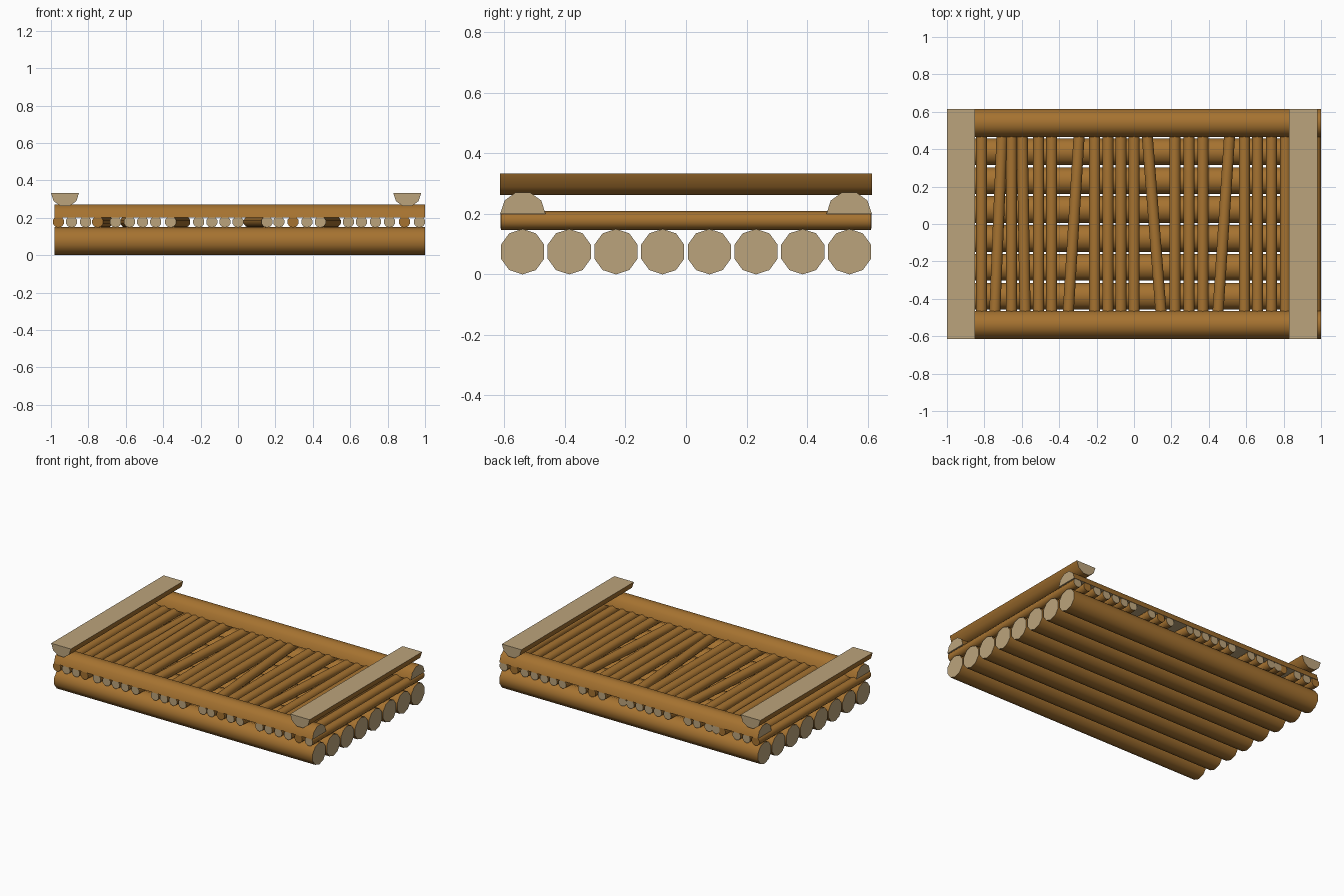
import bpy, bmesh, math
from mathutils import Vector

if "Cube" in bpy.data.objects:
    bpy.data.objects.remove(bpy.data.objects["Cube"])


def material(name, color):
    m = bpy.data.materials.new(name)
    m.diffuse_color = (*color, 1)
    m.use_nodes = True
    m.node_tree.nodes["Principled BSDF"].inputs["Base Color"].default_value = m.diffuse_color
    return m


BARK = material("bark", (0.38, 0.17, 0.03))
CUT = material("cut_wood", (0.50, 0.37, 0.20))


def prism(name, a, b, profile, cut_sides=(), cut_ends=True):
    """Sweep a closed profile (sideways, up) from a to b."""
    a, b = Vector(a), Vector(b)
    side = (b - a).cross(Vector((0, 0, 1))).normalized()
    bm = bmesh.new()
    rings = [[bm.verts.new(p + side * u + Vector((0, 0, v))) for u, v in profile]
             for p in (a, b)]
    n = len(profile)
    for i in range(n):
        j = (i + 1) % n
        f = bm.faces.new((rings[0][i], rings[0][j], rings[1][j], rings[1][i]))
        f.material_index = int(i in cut_sides)
        f.smooth = True
    for r in rings:
        bm.faces.new(r).material_index = int(cut_ends)
    bmesh.ops.recalc_face_normals(bm, faces=bm.faces)
    me = bpy.data.meshes.new(name)
    bm.to_mesh(me)
    bm.free()
    me.materials.append(BARK)
    me.materials.append(CUT)
    me.set_sharp_from_angle(angle=math.radians(45))
    ob = bpy.data.objects.new(name, me)
    bpy.context.collection.objects.link(ob)
    return ob


def round_profile(r):
    return [(r * math.cos(math.radians(90 + 36 * i)),
             r * math.sin(math.radians(90 + 36 * i))) for i in range(10)]


def half_profile(r, up):
    return [(r * math.cos(math.radians(36 * i)),
             up * r * math.sin(math.radians(36 * i))) for i in range(6)]


X0, X1, Y = -0.98, 1.0, 0.613

# Floating logs at the bottom
for i in range(8):
    y = -0.54 + i * 1.08 / 7
    prism(f"base_log_{i + 1}", (X0, y, 0.075), (X1, y, 0.075), round_profile(0.075))

# Deck sticks: (x at front, x at back)
straight = [-0.96, -0.89, -0.815, -0.655, -0.51, -0.44, -0.21, -0.14, -0.07, 0.0,
            0.218, 0.294, 0.368, 0.59, 0.66, 0.735, 0.81, 0.89, 0.97]
sticks = [(x, x) for x in straight]
sticks += [(-0.75, -0.70), (-0.58, -0.60), (-0.36, -0.285), (0.155, 0.06), (0.44, 0.52)]
bark_ended = (-0.96, -0.75, 0.294, 0.89)
for i, (xf, xb) in enumerate(sorted(sticks)):
    prism(f"deck_stick_{i + 1}", (xf, -Y + 0.002, 0.178), (xb, Y - 0.002, 0.178),
          round_profile(0.031), cut_ends=xf not in bark_ended)

# Split logs holding the deck down, flat side below
for name, y in (("front_side_rail", -0.539), ("back_side_rail", 0.539)):
    prism(name, (X0, y, 0.2), (X1, y, 0.2), half_profile(0.075, 1), cut_sides=(5,))

# Split logs across both ends, flat side above
for name, x in (("left_end_beam", -0.925), ("right_end_beam", 0.905)):
    prism(name, (x, -Y - 0.002, 0.333), (x, Y + 0.002, 0.333),
          half_profile(0.075, -1), cut_sides=(5,))
